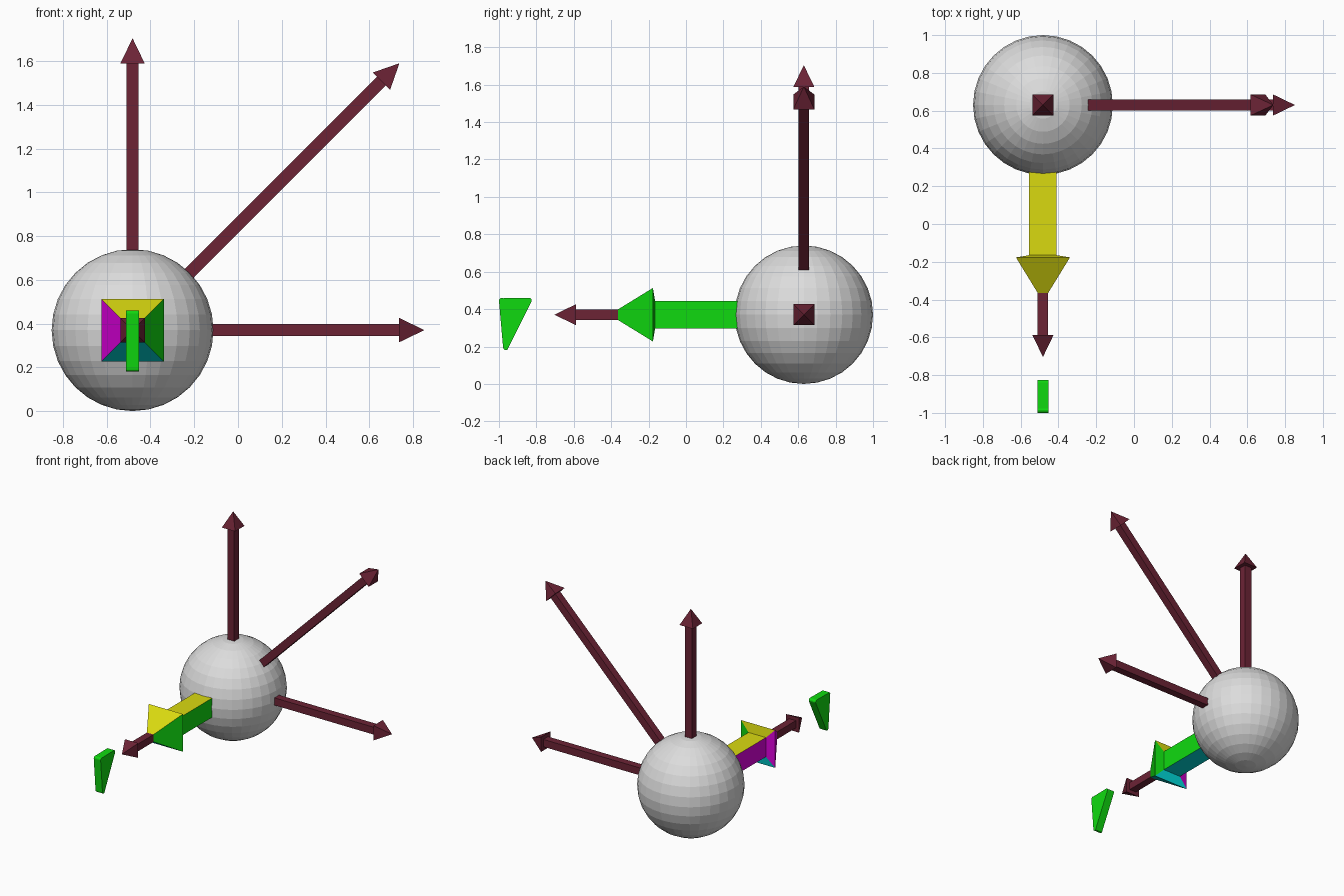
import bpy, bmesh, math
from mathutils import Vector

if "Cube" in bpy.data.objects:
    bpy.data.objects.remove(bpy.data.objects["Cube"])

R = 0.37
C = Vector((-0.482, 0.63, R))


def material(name, rgb):
    m = bpy.data.materials.new(name)
    m.diffuse_color = (*rgb, 1)
    m.use_nodes = True
    m.node_tree.nodes["Principled BSDF"].inputs["Base Color"].default_value = m.diffuse_color
    return m


grey = material("light grey", (0.72, 0.72, 0.72))
maroon = material("dark maroon", (0.15, 0.017, 0.036))
yellow = material("yellow", (0.70, 0.70, 0.005))
magenta = material("magenta", (0.70, 0.0, 0.70))
cyan = material("cyan", (0.0, 0.70, 0.70))
green = material("green", (0.005, 0.70, 0.005))


def finish(bm, name, mats):
    bmesh.ops.recalc_face_normals(bm, faces=bm.faces[:])
    me = bpy.data.meshes.new(name)
    bm.to_mesh(me)
    bm.free()
    for m in mats:
        me.materials.append(m)
    ob = bpy.data.objects.new(name, me)
    bpy.context.collection.objects.link(ob)
    return ob


def square_arrow(name, direction, profile, mats):
    """Square section swept from the ball centre; profile = (distance, half width), ends in a point."""
    d = Vector(direction).normalized()
    u = Vector((1, 0, 0)) if abs(d.y) > 0.5 else Vector((0, 1, 0))
    v = d.cross(u)
    bm = bmesh.new()
    rings = [[bm.verts.new(C + d * t + u * a * h + v * b * h)
              for a, b in ((1, 1), (-1, 1), (-1, -1), (1, -1))]
             for t, h in profile[:-1]]
    tip = bm.verts.new(C + d * profile[-1][0])
    bm.faces.new(rings[0])
    for k in range(4):
        n = (k + 1) % 4
        for r0, r1 in zip(rings, rings[1:]):
            bm.faces.new((r0[k], r0[n], r1[n], r1[k])).material_index = k % len(mats)
        bm.faces.new((rings[-1][k], rings[-1][n], tip)).material_index = k % len(mats)
    return finish(bm, name, mats)


# Faceted ball
bm = bmesh.new()
bmesh.ops.create_uvsphere(bm, u_segments=32, v_segments=16, radius=R)
bmesh.ops.translate(bm, verts=bm.verts[:], vec=C)
finish(bm, "ball", [grey])

# Four thin arrows, the diagonal one longer
for name, d, length in (("arrow_up", (0, 0, 1), 1.334),
                        ("arrow_right", (1, 0, 0), 1.334),
                        ("arrow_front", (0, -1, 0), 1.334),
                        ("arrow_diagonal", (1, 0, 1), 1.725)):
    square_arrow(name, d, [(0.33, 0.028), (length - 0.116, 0.028),
                           (length - 0.116, 0.056), (length, 0)], [maroon])

# Thick arrow, one colour per side, with a slightly hollow head back
square_arrow("thick_arrow", (0, -1, 0),
             [(0.33, 0.073), (0.795, 0.073), (0.807, 0.143), (1.04, 0)],
             [yellow, magenta, cyan, green])

# Plain three-cornered marker plate with rounded corners ahead of the front arrow
r = 0.015
corners = [((-0.985, 0.445), 60), ((-0.963, 0.195), 180), ((-0.84, 0.445), 330)]
bm = bmesh.new()
outline = []
for (y, z), a0 in corners:
    for i in range(5):
        a = math.radians(a0 + i * 30)
        outline.append(bm.verts.new((C.x - 0.029, y + r * math.cos(a), z + r * math.sin(a))))
face = bm.faces.new(outline)
ext = bmesh.ops.extrude_face_region(bm, geom=[face])
bmesh.ops.translate(bm, vec=(0.058, 0, 0),
                    verts=[g for g in ext["geom"] if isinstance(g, bmesh.types.BMVert)])
finish(bm, "marker_plate", [green])
